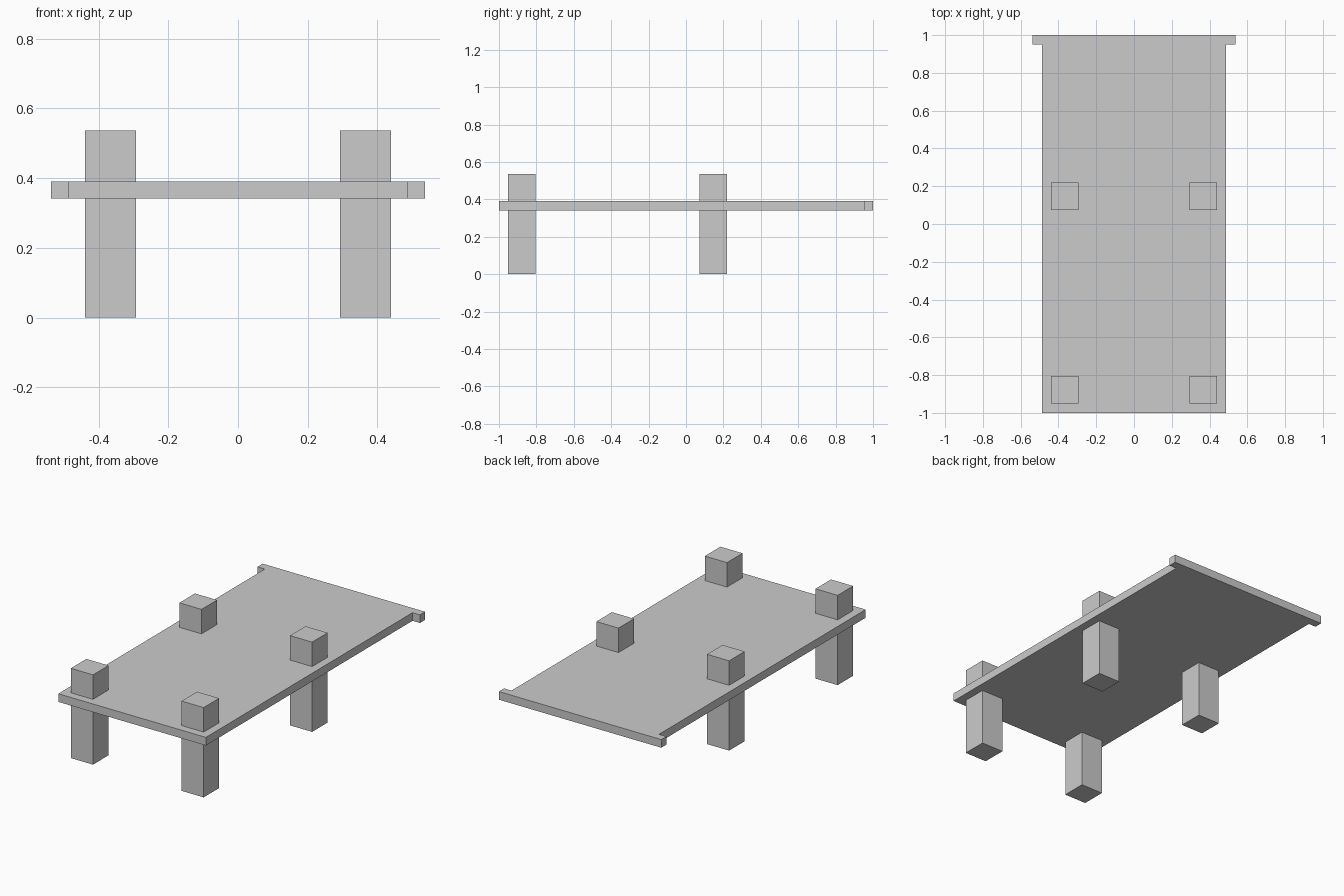
import bpy
import bmesh

if "Cube" in bpy.data.objects:
    bpy.data.objects.remove(bpy.data.objects["Cube"])

U = 2 / 41  # the model sits on a grid, 41 units long


def prism(name, outline, z0, z1):
    """Extrude a counter-clockwise xy outline from z0 to z1 (grid units)."""
    bm = bmesh.new()
    face = bm.faces.new([bm.verts.new((x * U, y * U, z0 * U)) for x, y in outline])
    top = bmesh.ops.extrude_face_region(bm, geom=[face], use_keep_orig=True)
    verts = [v for v in top["geom"] if isinstance(v, bmesh.types.BMVert)]
    bmesh.ops.translate(bm, verts=verts, vec=(0, 0, (z1 - z0) * U))
    bmesh.ops.recalc_face_normals(bm, faces=bm.faces)
    mesh = bpy.data.meshes.new(name)
    bm.to_mesh(mesh)
    bm.free()
    obj = bpy.data.objects.new(name, mesh)
    bpy.context.collection.objects.link(obj)
    return obj


# T-shaped deck: a long slab with a wider lip along the back edge
right_side = [(10, -20.5), (10, 19.5), (11, 19.5), (11, 20.5)]
left_side = [(-x, y) for x, y in reversed(right_side)]
prism("deck", right_side + left_side, 7, 8)

# Four square posts passing through the deck
for row, y in (("front", -18), ("rear", 3)):
    for side, x in (("left", -7.5), ("right", 7.5)):
        square = [(x + dx, y + dy) for dx, dy in
                  ((-1.5, -1.5), (1.5, -1.5), (1.5, 1.5), (-1.5, 1.5))]
        prism(f"{row}_{side}_post", square, 0, 11)
